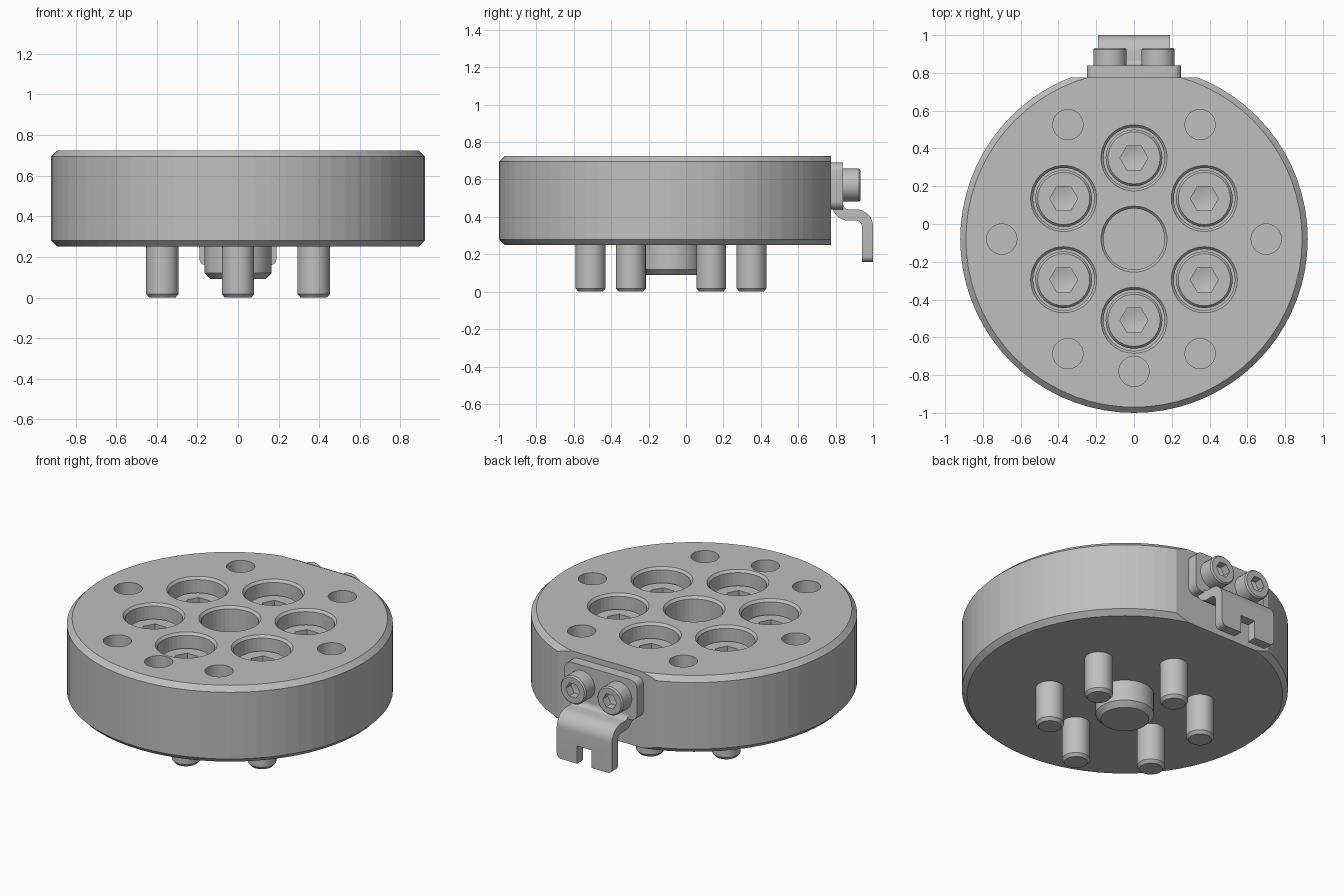
import bpy, bmesh
from math import pi, sin, cos, radians
from mathutils import Matrix

if "Cube" in bpy.data.objects:
    bpy.data.objects.remove(bpy.data.objects["Cube"], do_unlink=True)

steel = bpy.data.materials.new("plain grey steel")
steel.use_nodes = True
GREY = (0.52, 0.52, 0.52, 1)
steel.diffuse_color = GREY
steel.node_tree.nodes["Principled BSDF"].inputs["Base Color"].default_value = GREY

CY = -0.08            # disc axis
TOP, BASE = 0.725, 0.25
FLAT = 0.775          # flat on the back of the disc


def lathe(bm, profile, segs, x=0, y=0):
    """Closed solid turned about a vertical axis; profile runs bottom to top."""
    rings = []
    for r, z in profile:
        if r == 0:
            rings.append([bm.verts.new((x, y, z))])
        else:
            rings.append([bm.verts.new((x + r * cos(2 * pi * i / segs),
                                        y + r * sin(2 * pi * i / segs), z))
                          for i in range(segs)])
    for a, b in zip(rings, rings[1:]):
        for i in range(segs):
            j = (i + 1) % segs
            if len(a) == 1:
                bm.faces.new((a[0], b[j], b[i]))
            elif len(b) == 1:
                bm.faces.new((a[i], a[j], b[0]))
            else:
                bm.faces.new((a[i], a[j], b[j], b[i]))
    if len(rings[0]) > 1:
        bm.faces.new(rings[0][::-1])
    if len(rings[-1]) > 1:
        bm.faces.new(rings[-1])


def box(bm, x0, x1, y0, y1, z0, z1):
    m = (Matrix.Translation(((x0 + x1) / 2, (y0 + y1) / 2, (z0 + z1) / 2))
         @ Matrix.Diagonal((x1 - x0, y1 - y0, z1 - z0, 1)))
    return bmesh.ops.create_cube(bm, size=1, matrix=m)["verts"]


def make(name, bm):
    bmesh.ops.recalc_face_normals(bm, faces=bm.faces)
    me = bpy.data.meshes.new(name)
    bm.to_mesh(me)
    bm.free()
    me.materials.append(steel)
    ob = bpy.data.objects.new(name, me)
    bpy.context.collection.objects.link(ob)
    return ob


def activate(ob):
    bpy.ops.object.select_all(action="DESELECT")
    ob.select_set(True)
    bpy.context.view_layer.objects.active = ob


def cut(ob, bm):
    cutter = make("cutter", bm)
    cutter.hide_render = True
    mod = ob.modifiers.new("cut", "BOOLEAN")
    mod.operation, mod.solver, mod.object = "DIFFERENCE", "EXACT", cutter
    activate(ob)
    bpy.ops.object.modifier_apply(modifier=mod.name)
    bpy.data.objects.remove(cutter, do_unlink=True)


def smooth(ob):
    activate(ob)
    bpy.ops.object.shade_smooth_by_angle(angle=radians(30))


def turned(name, profile, segs, x=0, y=0):
    bm = bmesh.new()
    lathe(bm, profile, segs, x, y)
    return make(name, bm)


def socket_screw(name, profile, hex_r, depth):
    """Turned screw with a hexagon socket and a drilled point below it."""
    ob = turned(name, profile, 32)
    top = profile[-1][1]
    for segs, pts in ((6, ((hex_r, top - depth), (hex_r, top + 0.05))),
                      (24, ((0, top - depth * 1.4), (hex_r * 0.85, top - depth),
                            (hex_r * 0.85, top - depth * 0.5)))):
        bm = bmesh.new()
        lathe(bm, pts, segs)
        cut(ob, bm)
    smooth(ob)
    return ob


def copies(first, places):
    for i, p in enumerate(places):
        ob = first
        if i:
            ob = first.copy()
            bpy.context.collection.objects.link(ob)
        ob.location = p


# Disc body with chamfered rims, holes and a flat on the back
R, C = 0.92, 0.03
disc = turned("disc_body", ((R - C, BASE), (R, BASE + C), (R, TOP - C), (R - C, TOP)), 72, y=CY)


def ring(radius, degrees):
    return [(radius * cos(radians(a)), CY + radius * sin(radians(a))) for a in degrees]


bolt_places = ring(0.43, range(30, 390, 60))
holes = bmesh.new()
bore = ((0.162, 0.42), (0.162, TOP - 0.015), (0.175, TOP), (0.175, TOP + 0.1))
for x, y in bolt_places + [(0, CY)]:
    lathe(holes, bore, 40, x, y)
for x, y in ring(0.70, list(range(0, 360, 60)) + [270]):
    lathe(holes, ((0.08, 0.4), (0.08, TOP + 0.1)), 32, x, y)
cut(disc, holes)
flat = bmesh.new()
box(flat, -1, 1, FLAT, 1.2, 0, 1)
cut(disc, flat)

# Centre spigot under the disc
smooth(turned("centre_spigot", ((0.135, 0.09), (0.165, 0.12), (0.165, 0.3)), 40, y=CY))

# Six cap screws standing through the disc
screw = socket_screw("cap_screw", ((0.065, 0), (0.08, 0.018), (0.08, 0.41), (0.15, 0.41),
                                   (0.15, 0.625), (0.138, 0.64)), 0.074, 0.09)
copies(screw, [(x, y, 0) for x, y in bolt_places])

# Rounded mounting plate on the flat
bm = bmesh.new()
box(bm, -0.25, 0.25, FLAT - 0.005, 0.84, 0.44, 0.69)
edges = [e for e in bm.edges if abs(e.verts[0].co.y - e.verts[1].co.y) > 0.01]
bmesh.ops.bevel(bm, geom=edges, offset=0.045, segments=5, affect="EDGES", profile=0.5)
smooth(make("clip_plate", bm))

# Bent clip: a strip of constant thickness swept along two bends
T, LOW, W = 0.06, 0.16, 0.19
inner, outer = [(0.84, 0.47)], [(0.78, 0.47)]
for i in range(9):
    a = pi + pi / 2 * i / 8
    inner.append((0.87 + 0.03 * cos(a), 0.47 + 0.03 * sin(a)))
    outer.append((0.87 + 0.09 * cos(a), 0.47 + 0.09 * sin(a)))
for i in range(9):
    a = pi / 2 - pi / 2 * i / 8
    inner.append((0.91 + 0.09 * cos(a), 0.35 + 0.09 * sin(a)))
    outer.append((0.91 + 0.03 * cos(a), 0.35 + 0.03 * sin(a)))
inner.append((1.0, LOW))
outer.append((1.0 - T, LOW))
bm = bmesh.new()
loop = [bm.verts.new((-W, y, z)) for y, z in inner[1:] + outer[:0:-1]]
face = bm.faces.new(loop)
new = bmesh.ops.extrude_face_region(bm, geom=[face])["geom"]
bmesh.ops.translate(bm, vec=(2 * W, 0, 0), verts=[v for v in new if isinstance(v, bmesh.types.BMVert)])
corners = [e for e in bm.edges if all(v.co.z < LOW + 0.001 for v in e.verts)
           and abs(e.verts[0].co.x - e.verts[1].co.x) < 0.001]
bmesh.ops.bevel(bm, geom=corners, offset=0.03, segments=4, affect="EDGES", profile=0.5)
clip = make("bent_clip", bm)
slot = bmesh.new()
box(slot, -0.05, 0.05, 0.9, 1.1, 0.1, 0.27)
cut(clip, slot)
smooth(clip)

# Two small screws holding the clip
small = socket_screw("clip_screw", ((0.088, -0.02), (0.088, 0.085), (0.08, 0.093)), 0.048, 0.05)
small.rotation_euler.x = -pi / 2
copies(small, [(s * 0.127, 0.84, 0.57) for s in (-1, 1)])
